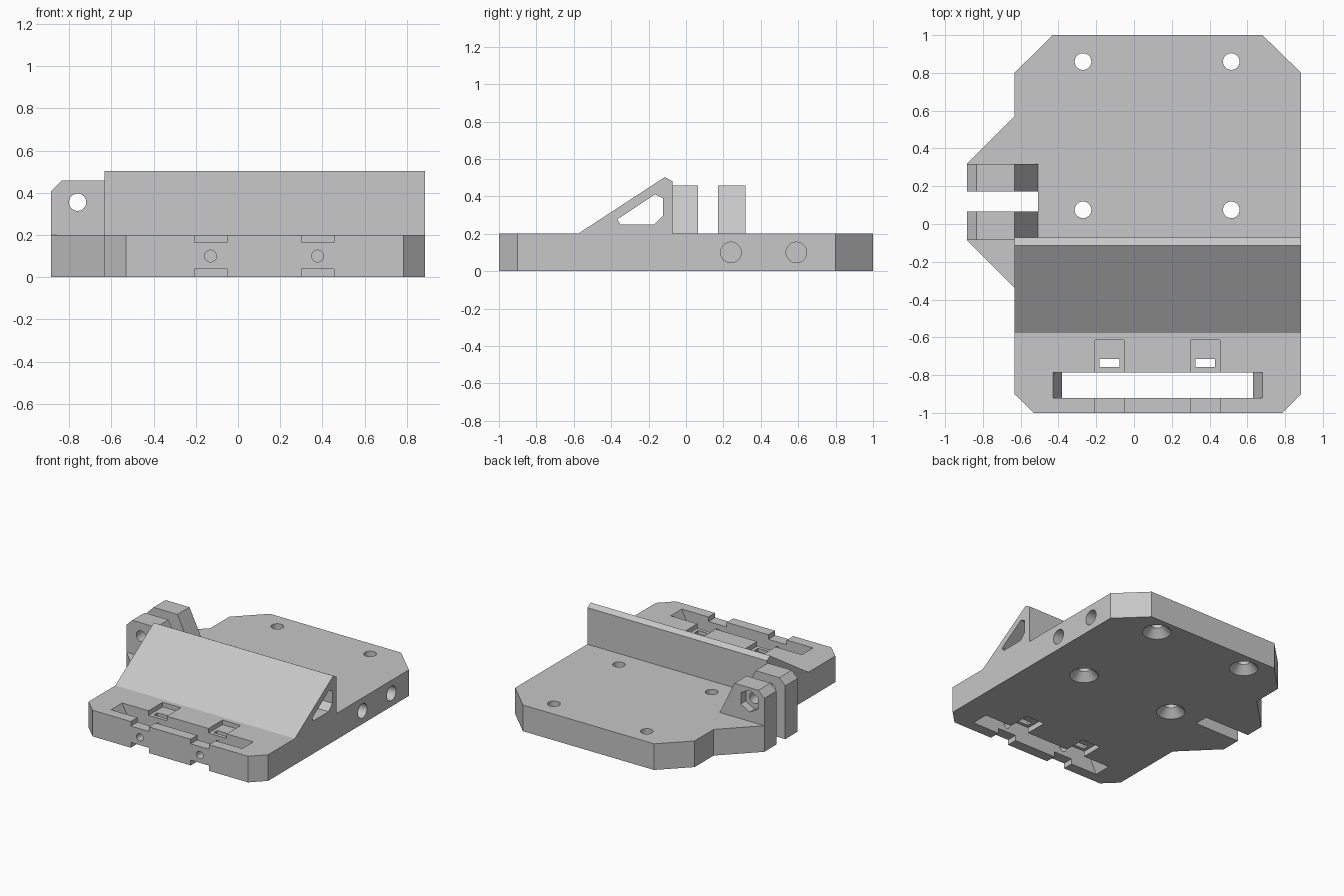
import bpy
import math
from mathutils import Matrix, Vector

if "Cube" in bpy.data.objects:
    bpy.data.objects.remove(bpy.data.objects["Cube"], do_unlink=True)

grey = bpy.data.materials.new("plain_grey")
grey.use_nodes = True
colour = (0.57, 0.57, 0.57, 1)
grey.diffuse_color = colour
grey.node_tree.nodes["Principled BSDF"].inputs["Base Color"].default_value = colour


def loft(name, rings):
    """Closed solid through matching rings of points."""
    n = len(rings[0])
    verts = [p for ring in rings for p in ring]
    faces = [list(range(n))[::-1], [len(verts) - n + i for i in range(n)]]
    for r in range(len(rings) - 1):
        for i in range(n):
            a, b = r * n + i, r * n + (i + 1) % n
            faces.append([a, b, b + n, a + n])
    mesh = bpy.data.meshes.new(name)
    mesh.from_pydata(verts, [], faces)
    obj = bpy.data.objects.new(name, mesh)
    bpy.context.collection.objects.link(obj)
    mesh.materials.append(grey)
    # Consistent outward normals
    import bmesh
    bm = bmesh.new()
    bm.from_mesh(mesh)
    bmesh.ops.recalc_face_normals(bm, faces=bm.faces)
    bm.to_mesh(mesh)
    bm.free()
    return obj


def prism(name, outline, axis, lo, hi):
    """Extrude a 2D outline along one axis."""
    place = {"x": lambda p, d: (d, p[0], p[1]),
             "y": lambda p, d: (p[0], d, p[1]),
             "z": lambda p, d: (p[0], p[1], d)}[axis]
    return loft(name, [[place(p, d) for p in outline] for d in (lo, hi)])


def box(name, x, y, z):
    return prism(name, [(x[0], y[0]), (x[1], y[0]), (x[1], y[1]), (x[0], y[1])], "z", *z)


def ngon(u, v, radius, sides=40):
    return [(u + radius * math.sin(math.tau * i / sides),
             v + radius * math.cos(math.tau * i / sides)) for i in range(sides)]


def cut(obj, cutter):
    cutter.hide_render = True
    mod = obj.modifiers.new("cut", "BOOLEAN")
    mod.operation = "DIFFERENCE"
    mod.solver = "EXACT"
    mod.object = cutter
    bpy.context.view_layer.objects.active = obj
    bpy.ops.object.modifier_apply(modifier=mod.name)
    bpy.data.objects.remove(cutter, do_unlink=True)


# Base plate with chamfered corners and a side lug
plate = prism("base_plate", [
    (-0.43, 1), (0.68, 1), (0.885, 0.8), (0.885, -0.9), (0.785, -1), (-0.53, -1),
    (-0.633, -0.9), (-0.633, -0.337), (-0.885, -0.085), (-0.885, 0.318),
    (-0.633, 0.57), (-0.633, 0.8)], "z", 0, 0.2)

# Gap between the hinge lugs
cut(plate, box("gap_cutter", (-1, -0.508), (0.065, 0.172), (-0.1, 0.3)))

# Front slot, narrowest at mid height
cut(plate, loft("slot_cutter", [
    [(-0.38 - e, -0.92, z), (0.63 + e, -0.92, z),
     (0.63 + e, -0.785, z), (-0.38 - e, -0.785, z)]
    for z, e in ((-0.02, 0.06), (0.1, 0), (0.22, 0.06))]))

# Clamp notches, nut slots and bolt holes along the front
for x in (-0.13, 0.377):
    for z in ((0.165, 0.3), (-0.1, 0.04)):
        cut(plate, box("notch_cutter", (x - 0.077, x + 0.077), (-1.1, -0.615), z))
    cut(plate, box("nut_slot_cutter", (x - 0.052, x + 0.052), (-0.758, -0.715), (-0.1, 0.3)))
    cut(plate, prism("bolt_cutter", ngon(x, 0.1, 0.028), "y", -1.1, -0.66))

# Countersunk mounting holes
for x in (-0.27, 0.515):
    for y in (0.075, 0.86):
        cut(plate, loft("screw_cutter", [
            [(u, v, z) for u, v in ngon(x, y, r)]
            for z, r in ((-0.02, 0.1), (0, 0.1), (0.057, 0.044), (0.3, 0.044))]))

# Blind holes in the side
for y in (0.24, 0.59):
    cut(plate, prism("side_hole_cutter", ngon(y, 0.1, 0.055), "x", 0.38, 1))

# Sloped ridge with a hollow channel
ridge = prism("sloped_ridge", [
    (-0.577, 0.2), (-0.113, 0.503), (-0.072, 0.48), (-0.072, 0.2)], "x", -0.633, 0.885)
cut(ridge, prism("channel_cutter", [
    (-0.352, 0.25), (-0.367, 0.277), (-0.165, 0.411), (-0.123, 0.39),
    (-0.123, 0.297), (-0.17, 0.25)], "x", -1, 1))

# Pair of hinge lugs with a pin hole
for name, lo, hi in (("front_lug", -0.085, 0.065), ("back_lug", 0.172, 0.318)):
    lug = prism(name, [(-0.885, 0.2), (-0.885, 0.408), (-0.835, 0.457),
                       (-0.633, 0.457), (-0.508, 0.2)], "y", lo, hi)
    cut(lug, prism("pin_cutter", ngon(-0.76, 0.355, 0.041), "y", lo - 0.1, hi + 0.1))
    if name == "back_lug":
        cut(lug, prism("hex_cutter", ngon(-0.76, 0.355, 0.085, 6), "y", hi - 0.06, hi + 0.1))

# Crisp edges, smooth round holes
for obj in bpy.data.objects:
    if obj.type == "MESH" and grey.name in obj.data.materials:
        bpy.ops.object.select_all(action="DESELECT")
        obj.select_set(True)
        bpy.context.view_layer.objects.active = obj
        bpy.ops.object.shade_smooth_by_angle(angle=math.radians(20))
